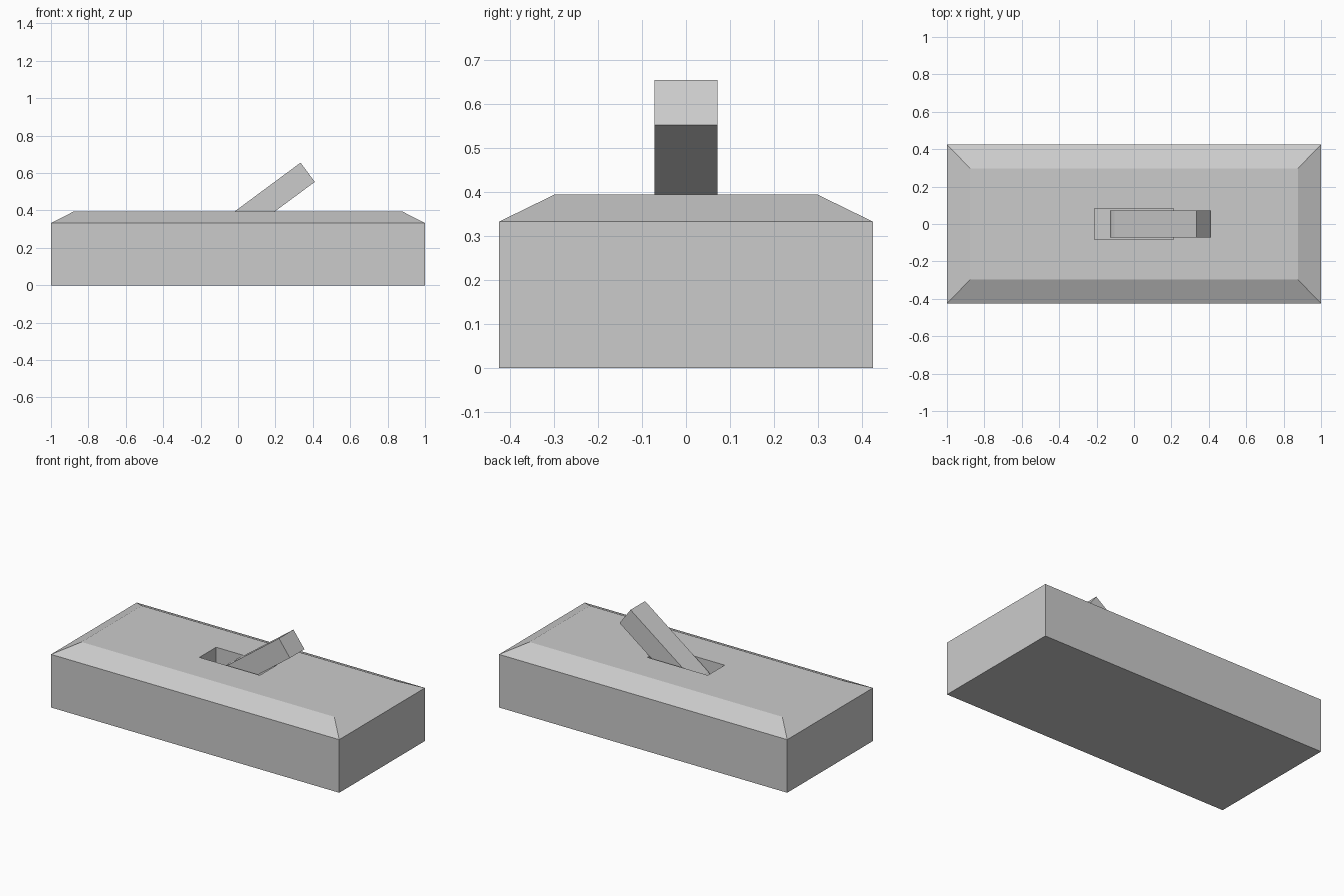
import bpy, bmesh
from math import sin, cos, pi, radians
from mathutils import Vector

if "Cube" in bpy.data.objects:
    bpy.data.objects.remove(bpy.data.objects["Cube"])


def make_object(name, bm):
    bmesh.ops.recalc_face_normals(bm, faces=bm.faces)
    mesh = bpy.data.meshes.new(name)
    bm.to_mesh(mesh)
    bm.free()
    obj = bpy.data.objects.new(name, mesh)
    bpy.context.collection.objects.link(obj)
    return obj


def loft_rectangles(name, levels):
    """Closed shell through stacked rectangles (half_x, half_y, z)."""
    bm = bmesh.new()
    rings = [[bm.verts.new((sx * hx, sy * hy, z))
              for sx, sy in ((-1, -1), (1, -1), (1, 1), (-1, 1))]
             for hx, hy, z in levels]
    for a, b in zip(rings, rings[1:]):
        for i in range(4):
            j = (i + 1) % 4
            bm.faces.new((a[i], a[j], b[j], b[i]))
    bm.faces.new(rings[0])
    bm.faces.new(rings[-1])
    return make_object(name, bm)


# Switch housing: body, chamfered top, recessed slot
loft_rectangles("housing", [
    (1.0, 0.425, 0.0),
    (1.0, 0.425, 0.333),
    (0.877, 0.298, 0.395),
    (0.21, 0.083, 0.395),
    (0.21, 0.083, 0.2),
])

# Lever: tilted bar with a rounded pivot end, extruded across y
TILT, RADIUS, HALF_WIDTH = radians(36.5), 0.064, 0.072
TIP = Vector((0.3725, 0.604))
LENGTH = 0.545
along = Vector((cos(TILT), sin(TILT)))
across = Vector((-sin(TILT), cos(TILT)))
pivot = TIP - along * LENGTH

profile = [TIP - across * RADIUS, TIP + across * RADIUS]
for i in range(9):
    a = pi / 2 + pi * i / 8
    profile.append(pivot + RADIUS * (along * cos(a) + across * sin(a)))

bm = bmesh.new()
face = bm.faces.new([bm.verts.new((p.x, -HALF_WIDTH, p.y)) for p in profile])
ext = bmesh.ops.extrude_face_region(bm, geom=[face], use_keep_orig=True)
moved = [g for g in ext["geom"] if isinstance(g, bmesh.types.BMVert)]
bmesh.ops.translate(bm, verts=moved, vec=(0, 2 * HALF_WIDTH, 0))
make_object("lever", bm)
